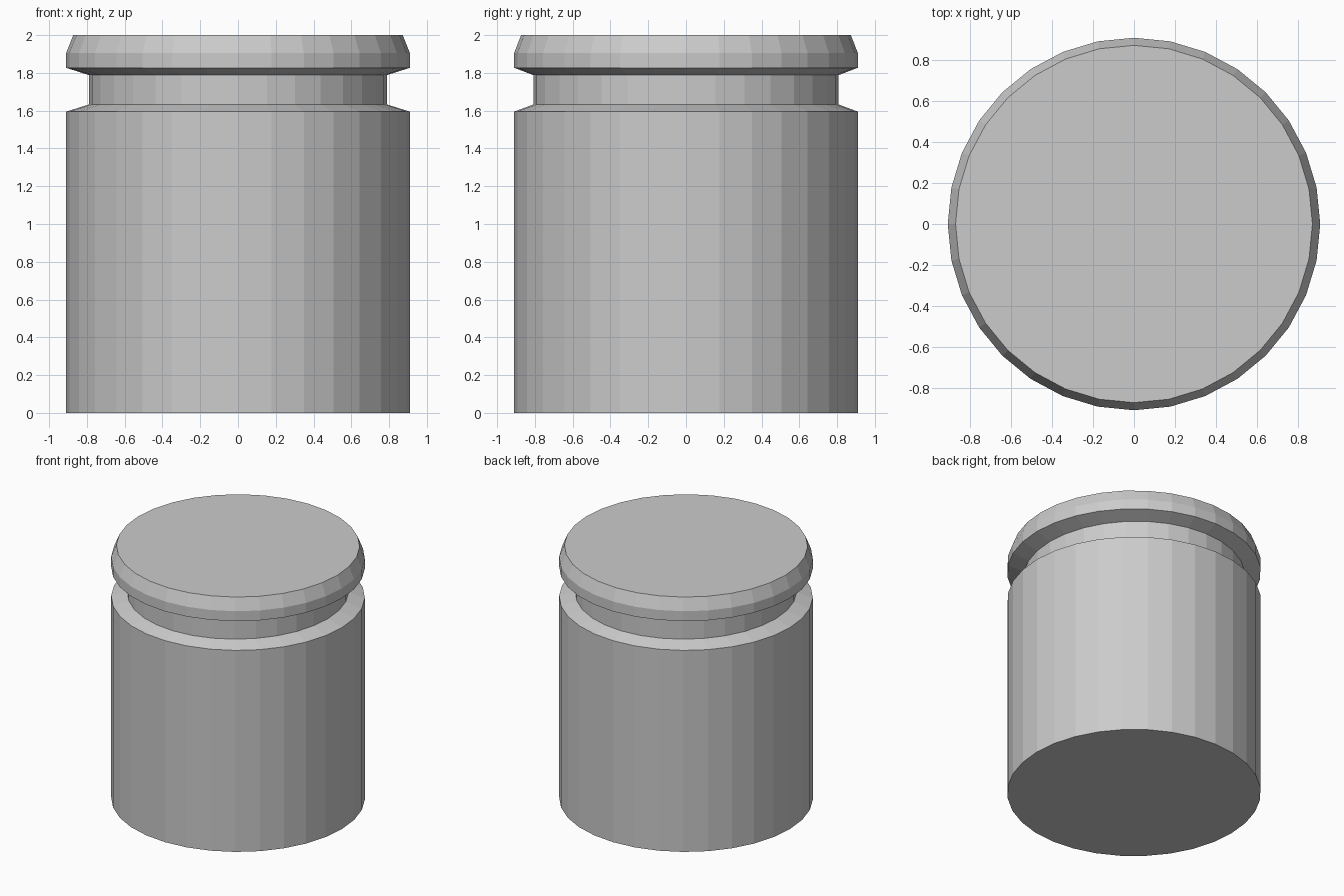
import bpy
import bmesh
from math import cos, sin, tau

if "Cube" in bpy.data.objects:
    bpy.data.objects.remove(bpy.data.objects["Cube"])

SIDES = 32


def lathe(name, profile):
    """Closed flat-faced solid from (x radius, y radius, z) rings."""
    bm = bmesh.new()
    rings = [[bm.verts.new((rx * cos(tau * i / SIDES), ry * sin(tau * i / SIDES), z))
              for i in range(SIDES)] for rx, ry, z in profile]
    for low, high in zip(rings, rings[1:]):
        for i in range(SIDES):
            j = (i + 1) % SIDES
            bm.faces.new((low[i], low[j], high[j], high[i]))
    # Bottom and top caps
    bm.faces.new(rings[0][::-1])
    bm.faces.new(rings[-1])
    mesh = bpy.data.meshes.new(name)
    bm.to_mesh(mesh)
    bm.free()
    obj = bpy.data.objects.new(name, mesh)
    bpy.context.collection.objects.link(obj)
    return obj


# Straight body, sloped shoulder, recessed neck and bevelled rim in one skin
lathe("grooved_cylinder", [
    (0.91, 0.91, 0.0),
    (0.91, 0.91, 1.595),
    (0.788, 0.807, 1.633),
    (0.788, 0.807, 1.788),
    (0.91, 0.91, 1.827),
    (0.91, 0.91, 1.905),
    (0.872, 0.873, 2.0),
])
